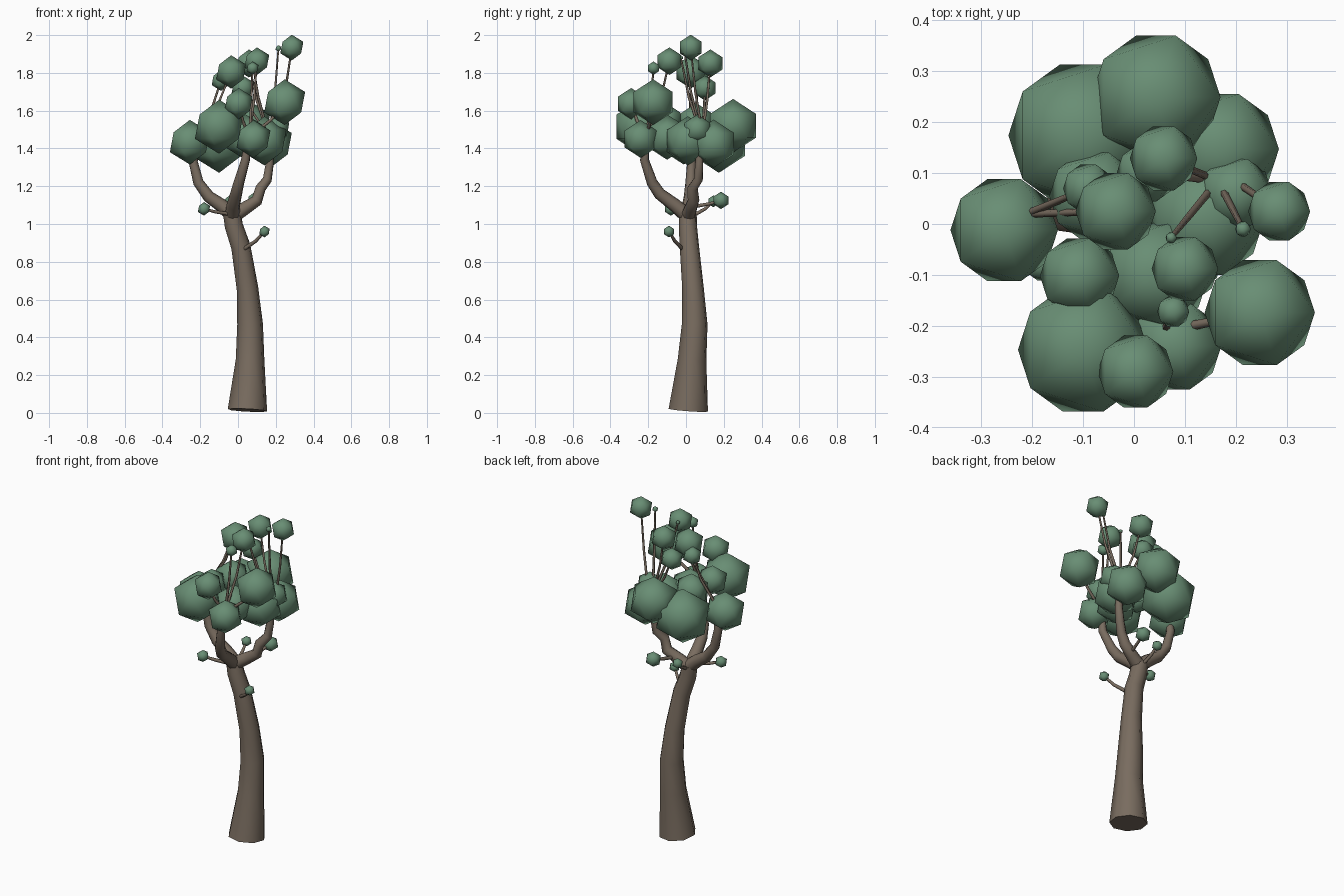
import bpy
from mathutils import Vector


def material(name, rgb):
    m = bpy.data.materials.new(name)
    m.diffuse_color = (*rgb, 1)
    return m


BARK = material("bark", (0.19, 0.15, 0.115))
LEAF = material("leaf", (0.14, 0.27, 0.175))


def tube(name, points, res=2):
    """Tapered round tube through (x, y, z, radius) points."""
    cu = bpy.data.curves.new(name, 'CURVE')
    cu.dimensions = '3D'
    cu.bevel_depth = 1.0
    cu.bevel_resolution = res
    cu.use_fill_caps = True
    sp = cu.splines.new('POLY')
    sp.points.add(len(points) - 1)
    for p, (x, y, z, r) in zip(sp.points, points):
        p.co = (x, y, z, 1)
        p.radius = r
    sp.use_smooth = True
    ob = bpy.data.objects.new(name, cu)
    bpy.context.collection.objects.link(ob)
    bpy.ops.object.select_all(action='DESELECT')
    ob.select_set(True)
    bpy.context.view_layer.objects.active = ob
    bpy.ops.object.convert(target='MESH')
    ob = bpy.context.object
    ob.data.materials.clear()
    ob.data.materials.append(BARK)


def clump(name, x, y, z, r):
    """Leaf clump: a smooth shaded icosahedron."""
    bpy.ops.mesh.primitive_ico_sphere_add(subdivisions=1, radius=r, location=(x, y, z))
    ob = bpy.context.object
    ob.name = name
    ob.data.materials.append(LEAF)
    bpy.ops.object.shade_smooth()


def twig(name, start, end, r=0.008):
    """Thin stem that leaves sideways and then bends upward."""
    a, b = Vector(start), Vector(end)
    m = a.lerp(b, 0.5) + Vector(((b.x - a.x) * 0.12, (b.y - a.y) * 0.12, 0))
    tube(name, [(*a, r), (*m, r * 0.85), (*b, r * 0.6)], res=1)


# trunk
tube("trunk", [(0.05, 0.012, 0.014, 0.106), (0.064, 0.032, 0.28, 0.077),
               (0.064, 0.046, 0.47, 0.069), (0.05, 0.037, 0.66, 0.058),
               (0.015, 0.018, 0.88, 0.052), (-0.022, 0.01, 0.99, 0.049),
               (-0.033, 0.01, 1.06, 0.047)])

# three main limbs
tube("limb_left", [(-0.02, 0.01, 1.04, 0.04), (-0.09, 0.015, 1.1, 0.036),
                   (-0.155, 0.02, 1.145, 0.032), (-0.21, 0.025, 1.22, 0.028),
                   (-0.237, 0.03, 1.33, 0.024), (-0.22, 0.02, 1.5, 0.015)])
tube("limb_front", [(-0.03, 0.01, 1.04, 0.04), (-0.025, -0.06, 1.1, 0.036),
                    (-0.01, -0.14, 1.16, 0.032), (0.005, -0.18, 1.22, 0.029),
                    (0.04, -0.22, 1.34, 0.024), (0.06, -0.21, 1.5, 0.014)])
tube("limb_right", [(-0.03, 0.01, 1.04, 0.04), (0.04, 0.025, 1.085, 0.035),
                    (0.1, 0.04, 1.125, 0.031), (0.12, 0.035, 1.19, 0.028),
                    (0.155, 0.065, 1.235, 0.025), (0.168, 0.07, 1.32, 0.022),
                    (0.165, 0.08, 1.5, 0.014)])

# main crown clumps
CROWN = [(0.043, 0.249, 1.52, 0.142), (-0.1, 0.174, 1.435, 0.164),
         (0.171, 0.147, 1.425, 0.127), (-0.255, -0.012, 1.433, 0.118),
         (-0.1, -0.247, 1.515, 0.143), (0.247, -0.174, 1.645, 0.121),
         (0.003, -0.29, 1.637, 0.083), (-0.107, -0.102, 1.55, 0.087),
         (0.082, -0.24, 1.45, 0.1), (0.14, 0.01, 1.44, 0.13),
         (0.04, -0.1, 1.46, 0.12), (-0.077, 0.055, 1.54, 0.1),
         (0.2, 0.06, 1.5, 0.08)]
for i, c in enumerate(CROWN):
    clump(f"crown_clump_{i + 1}", *c)

# upper clumps on long stems: clump, stem start
A, B, C = (-0.21, 0.02, 1.48), (0.06, -0.21, 1.46), (0.165, 0.085, 1.46)
UPPER = [((-0.036, 0.025, 1.805, 0.088), A), ((-0.09, 0.07, 1.76, 0.055), A),
         ((0.025, 0.1, 1.72, 0.066), C), ((0.058, 0.129, 1.85, 0.074), C),
         ((0.1, -0.088, 1.862, 0.073), B), ((0.285, 0.025, 1.934, 0.068), (0.19, 0.09, 1.46)),
         ((0.214, -0.01, 1.93, 0.017), C), ((0.073, -0.027, 1.88, 0.012), C),
         ((0.077, -0.172, 1.825, 0.035), B)]
for i, (c, s) in enumerate(UPPER):
    clump(f"upper_clump_{i + 1}", *c)
    twig(f"upper_stem_{i + 1}", s, c[:3])

# short stems to the outer front clumps
for i in (5, 6):
    twig(f"front_stem_{i}", B, CROWN[i][:3], 0.01)

# small low sprouts: clump, stem start
LOW = [((-0.18, -0.08, 1.08, 0.036), (-0.03, -0.02, 1.05)),
       ((0.14, -0.09, 0.96, 0.031), (0.02, -0.01, 0.86)),
       ((0.09, 0.185, 1.125, 0.046), (0.05, 0.03, 1.09)),
       ((-0.045, 0.145, 1.12, 0.031), (-0.03, 0.03, 1.04))]
for i, (c, s) in enumerate(LOW):
    clump(f"low_sprout_{i + 1}", *c)
    twig(f"low_stem_{i + 1}", s, c[:3], 0.011)
